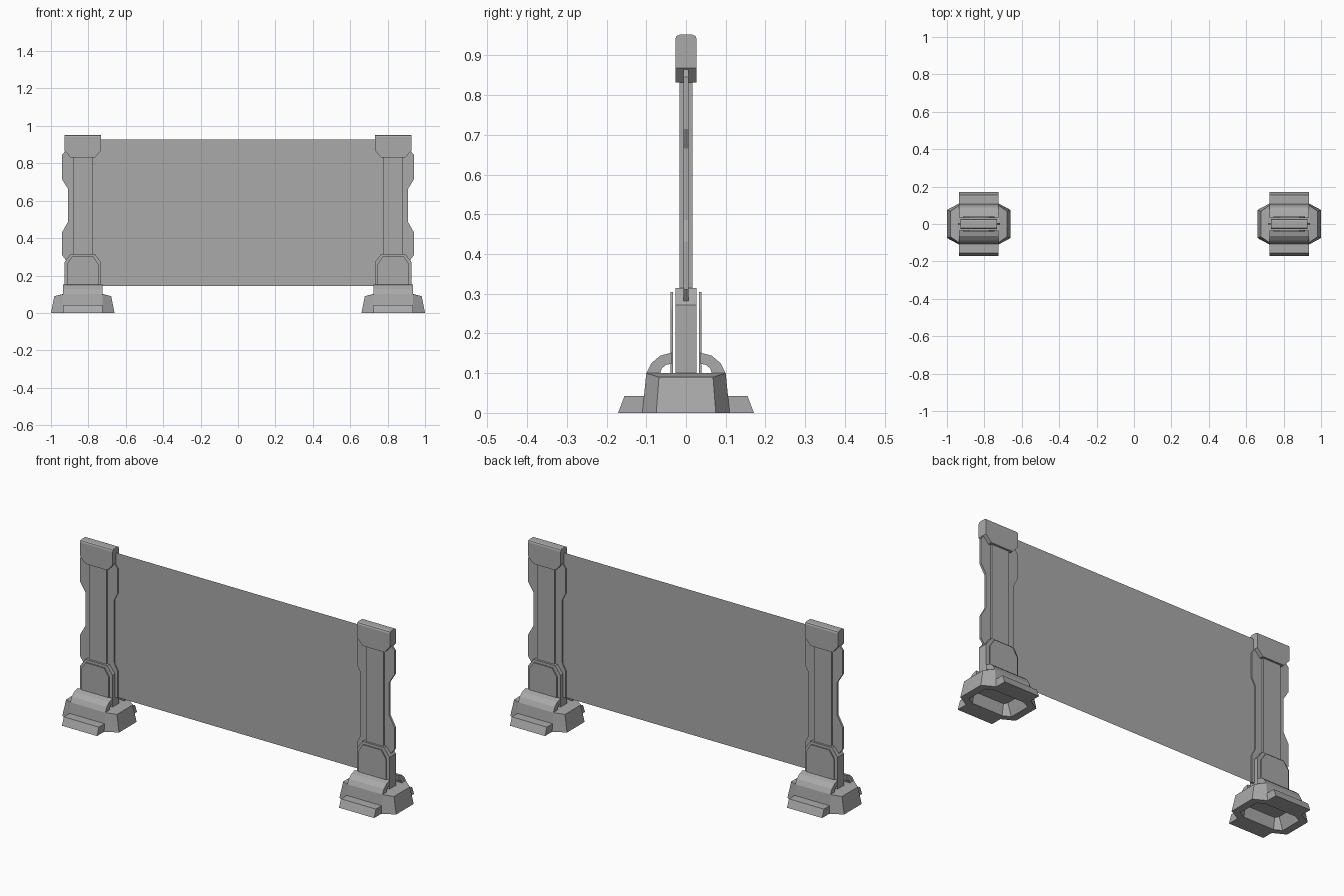
import bpy, bmesh
from mathutils import Vector

cube = bpy.data.objects.get("Cube")
if cube:
    bpy.data.objects.remove(cube, do_unlink=True)

grey = bpy.data.materials.new("mid grey")
grey.use_nodes = True
grey.diffuse_color = (0.4, 0.4, 0.4, 1)
grey.node_tree.nodes["Principled BSDF"].inputs["Base Color"].default_value = (0.4, 0.4, 0.4, 1)

POST_X = 0.83


def finish(name, bm):
    bmesh.ops.recalc_face_normals(bm, faces=bm.faces)
    mesh = bpy.data.meshes.new(name)
    bm.to_mesh(mesh)
    bm.free()
    mesh.materials.append(grey)
    obj = bpy.data.objects.new(name, mesh)
    bpy.context.collection.objects.link(obj)
    return obj


def prism(name, outline, start, end):
    """Extrude a closed outline of 3D points from start to end."""
    bm = bmesh.new()
    face = bm.faces.new([bm.verts.new(Vector(p) + Vector(start)) for p in outline])
    new = bmesh.ops.extrude_face_region(bm, geom=[face])["geom"]
    verts = [g for g in new if isinstance(g, bmesh.types.BMVert)]
    bmesh.ops.translate(bm, verts=verts, vec=Vector(end) - Vector(start))
    return finish(name, bm)


def front_prism(name, cx, outline, y0, y1):
    return prism(name, [(cx + x, 0, z) for x, z in outline], (0, y0, 0), (0, y1, 0))


def side_prism(name, cx, outline, half):
    return prism(name, [(0, y, z) for y, z in outline], (cx - half, 0, 0), (cx + half, 0, 0))


def mirrored(half):
    """Complete a half outline across x = 0."""
    return half + [(-x, z) for x, z in reversed(half)]


def base(name, cx):
    """Tapered eight-sided foot, hollow underneath."""
    def ring(x1, y1, z1, x2, y2, z2):
        half = [(x1, -y1, z1), (x1, y1, z1), (x2, y2, z2)]
        return half + [(-x2, y2, z2), (-x1, y1, z1), (-x1, -y1, z1), (-x2, -y2, z2), (x2, -y2, z2)]
    bm = bmesh.new()
    rings = [
        ring(0.10, 0.05, 0.06, 0.09, 0.07, 0.06),
        ring(0.13, 0.06, 0, 0.09, 0.08, 0),
        ring(0.17, 0.075, 0, 0.105, 0.11, 0),
        ring(0.152, 0.068, 0.09, 0.105, 0.10, 0.10),
        ring(0.11, 0.05, 0.10, 0.10, 0.09, 0.10),
    ]
    loops = [[bm.verts.new((cx + x, y, z)) for x, y, z in r] for r in rings]
    for a, b in zip(loops, loops[1:]):
        for i in range(8):
            j = (i + 1) % 8
            bm.faces.new((a[i], a[j], b[j], b[i]))
    bm.faces.new(loops[0])
    bm.faces.new(loops[-1])
    finish(name, bm)


for side, s in (("left", 1), ("right", -1)):
    cx = s * POST_X
    base(side + "_base", cx)

    # Lower block, column and cap
    front_prism(side + "_lower_block", cx,
                mirrored([(0.097, 0.1), (0.097, 0.272), (0.065, 0.315)]), -0.027, 0.027)
    front_prism(side + "_column", cx, mirrored([(0.052, 0.3), (0.052, 0.84)]), -0.016, 0.016)
    cap = front_prism(side + "_cap", cx,
                      mirrored([(0.065, 0.832), (0.098, 0.868), (0.098, 0.952)]), -0.027, 0.027)
    # Bevel the two long top edges of the cap
    bm = bmesh.new()
    bm.from_mesh(cap.data)
    edges = [e for e in bm.edges if all(v.co.z > 0.95 for v in e.verts)
             and abs(e.verts[0].co.y - e.verts[1].co.y) < 0.001]
    bmesh.ops.bevel(bm, geom=edges, offset=0.011, segments=2, profile=0.5, affect='EDGES')
    bm.to_mesh(cap.data)
    bm.free()

    # Thin notched fin, outer edge then inner edge
    fin = [(0.09, 0.282), (0.111, 0.31), (0.111, 0.43), (0.08, 0.485), (0.08, 0.665),
           (0.111, 0.715), (0.111, 0.845), (0.09, 0.87),
           (-0.095, 0.87), (-0.113, 0.845), (-0.113, 0.71), (-0.092, 0.67),
           (-0.092, 0.33), (-0.113, 0.29), (-0.113, 0.145), (0.09, 0.145)]
    front_prism(side + "_fin", cx, [(s * x, z) for x, z in fin], -0.006, 0.006)

    for face, f in (("front", -1), ("back", 1)):
        # Cover plate, curved brace and step
        front_prism(f"{side}_{face}_cover_plate", cx,
                    mirrored([(0.083, 0.1), (0.083, 0.262), (0.055, 0.304)]), f * 0.033, f * 0.039)
        brace = [(0.10, 0.10), (0.087, 0.125), (0.065, 0.144), (0.035, 0.152),
                 (0.035, 0.124), (0.05, 0.121), (0.061, 0.112), (0.065, 0.10)]
        side_prism(f"{side}_{face}_brace", cx, [(f * y, z) for y, z in brace], 0.105)
        step = [(0.10, 0), (0.171, 0), (0.155, 0.042), (0.10, 0.042)]
        side_prism(f"{side}_{face}_step", cx, [(f * y, z) for y, z in step], 0.105)

# Flat sheet between the posts
bm = bmesh.new()
bm.faces.new([bm.verts.new((x, 0, z)) for x, z in
              ((-0.74, 0.145), (0.74, 0.145), (0.74, 0.926), (-0.74, 0.926))])
finish("barrier_panel", bm)
